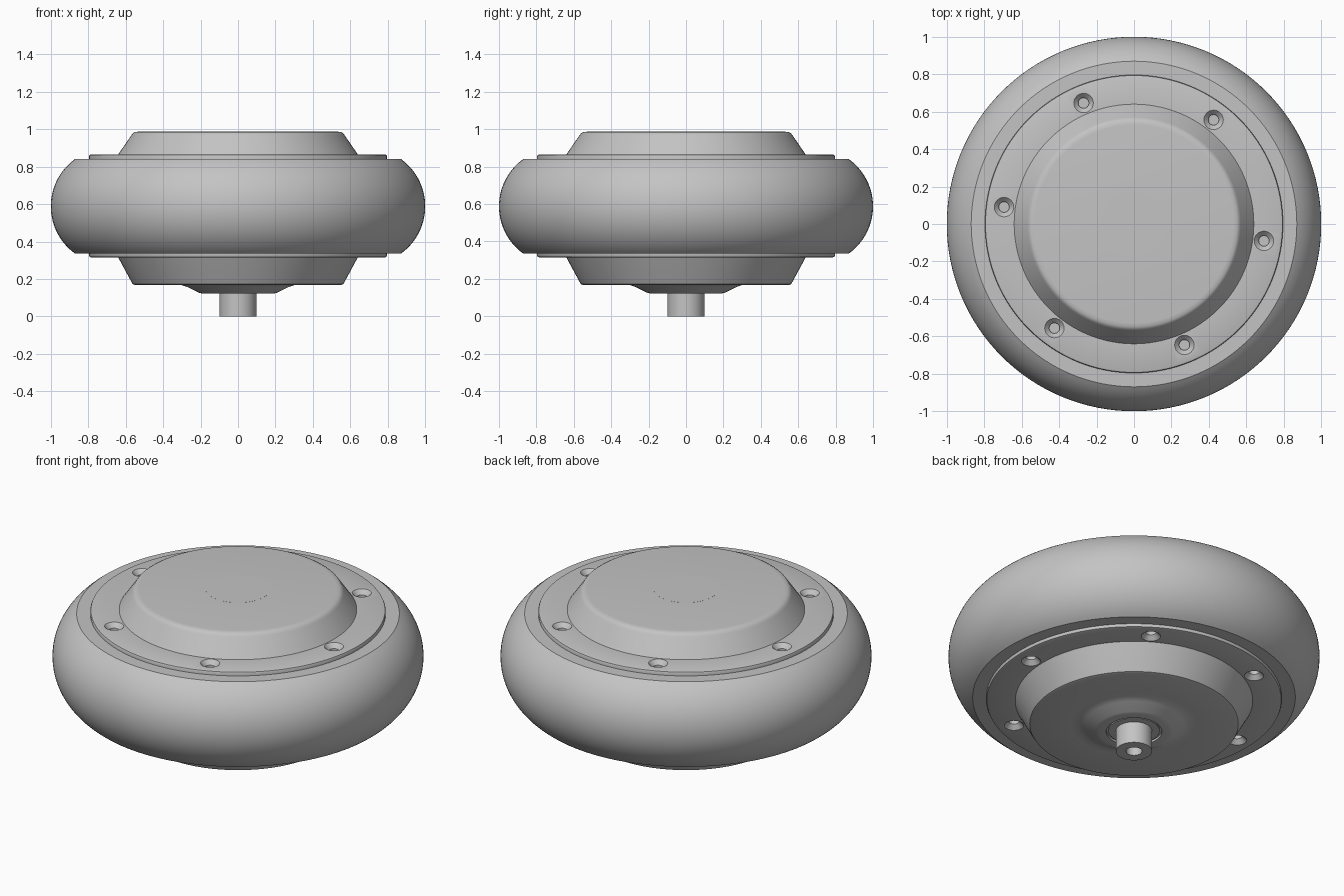
import bpy
import bmesh
from math import cos, sin, pi, radians
from mathutils import Matrix, Vector

old = bpy.data.objects.get("Cube")
if old:
    bpy.data.objects.remove(old)

grey = bpy.data.materials.new("plain grey")
grey.use_nodes = True
grey.diffuse_color = (0.55, 0.55, 0.55, 1)
grey.node_tree.nodes["Principled BSDF"].inputs["Base Color"].default_value = grey.diffuse_color


def lathe(name, profile, steps=128, closed=False):
    """Spin a radius/height profile about the z axis."""
    bm = bmesh.new()
    verts = [bm.verts.new((r, 0, z)) for r, z in profile]
    pairs = list(zip(verts, verts[1:]))
    if closed:
        pairs.append((verts[-1], verts[0]))
    edges = [bm.edges.new(p) for p in pairs]
    bmesh.ops.spin(bm, geom=verts + edges, axis=(0, 0, 1), cent=(0, 0, 0),
                   angle=2 * pi, steps=steps, use_merge=True)
    bmesh.ops.remove_doubles(bm, verts=bm.verts, dist=1e-5)
    bmesh.ops.recalc_face_normals(bm, faces=bm.faces)
    mesh = bpy.data.meshes.new(name)
    bm.to_mesh(mesh)
    bm.free()
    mesh.materials.append(grey)
    obj = bpy.data.objects.new(name, mesh)
    bpy.context.collection.objects.link(obj)
    return obj


def select(obj):
    bpy.ops.object.select_all(action='DESELECT')
    obj.select_set(True)
    bpy.context.view_layer.objects.active = obj


# Tyre: bulging outer arc with flat side walls
mid, arc_r, arc_c = 0.588, 0.311, 0.689
arc = [(arc_c + arc_r * cos(a), mid + arc_r * sin(a))
       for a in (radians(-54.5 + 109 * i / 28) for i in range(29))]
tyre = lathe("tyre", [(0.77, arc[0][1])] + arc + [(0.77, arc[-1][1])], closed=True)

# Hub: upper and lower covers, flanges and the bearing boss underneath
hub = lathe("hub", [
    (0, 0.987), (0.53, 0.987), (0.55, 0.985), (0.562, 0.978), (0.57, 0.967),
    (0.64, 0.865), (0.785, 0.865), (0.793, 0.862), (0.796, 0.855), (0.796, 0.838),
    (0.775, 0.838), (0.775, 0.338), (0.796, 0.338), (0.796, 0.325), (0.793, 0.318),
    (0.785, 0.315), (0.64, 0.315), (0.568, 0.182), (0.562, 0.172), (0.55, 0.168),
    (0.34, 0.168), (0.30, 0.167), (0.27, 0.157), (0.21, 0.127), (0.19, 0.122),
    (0.15, 0.122), (0.15, 0.135), (0, 0.135)])

# Countersunk bolt holes on both flanges
bit = [(0, 0.02), (0.052, 0.02), (0.052, 0), (0.028, -0.025), (0.028, -0.05), (0, -0.05)]
for height, flip, start in ((0.865, 0, -7.4), (0.315, pi, -2.5)):
    for i in range(6):
        a = radians(start + 60 * i)
        cutter = lathe("hole_cutter", bit, steps=24)
        cutter.hide_render = True
        cutter.data.transform(Matrix.Translation(Vector((0.7 * cos(a), 0.7 * sin(a), height)))
                              @ Matrix.Rotation(flip, 4, 'X'))
        mod = hub.modifiers.new("hole", 'BOOLEAN')
        mod.object = cutter
        mod.solver = 'EXACT'
        select(hub)
        bpy.ops.object.modifier_apply(modifier=mod.name)
        bpy.data.objects.remove(cutter)

# Shaft with a bored end
shaft = lathe("shaft", [(0, 0.2), (0.098, 0.2), (0.098, 0), (0.043, 0), (0.043, 0.1), (0, 0.1)],
              steps=64)

# Thin bearing ring around the shaft
ring = lathe("bearing_ring", [(0.09, 0.127), (0.138, 0.127), (0.138, 0.14), (0.09, 0.14)],
             steps=64, closed=True)

# Flush disc in the middle of the top cover
disc = lathe("centre_disc", [(0, 0.9875), (0.175, 0.9875), (0.175, 0.98), (0, 0.98)], steps=64)

for part in (tyre, hub, shaft, ring, disc):
    select(part)
    bpy.ops.object.shade_smooth_by_angle(angle=radians(30))
